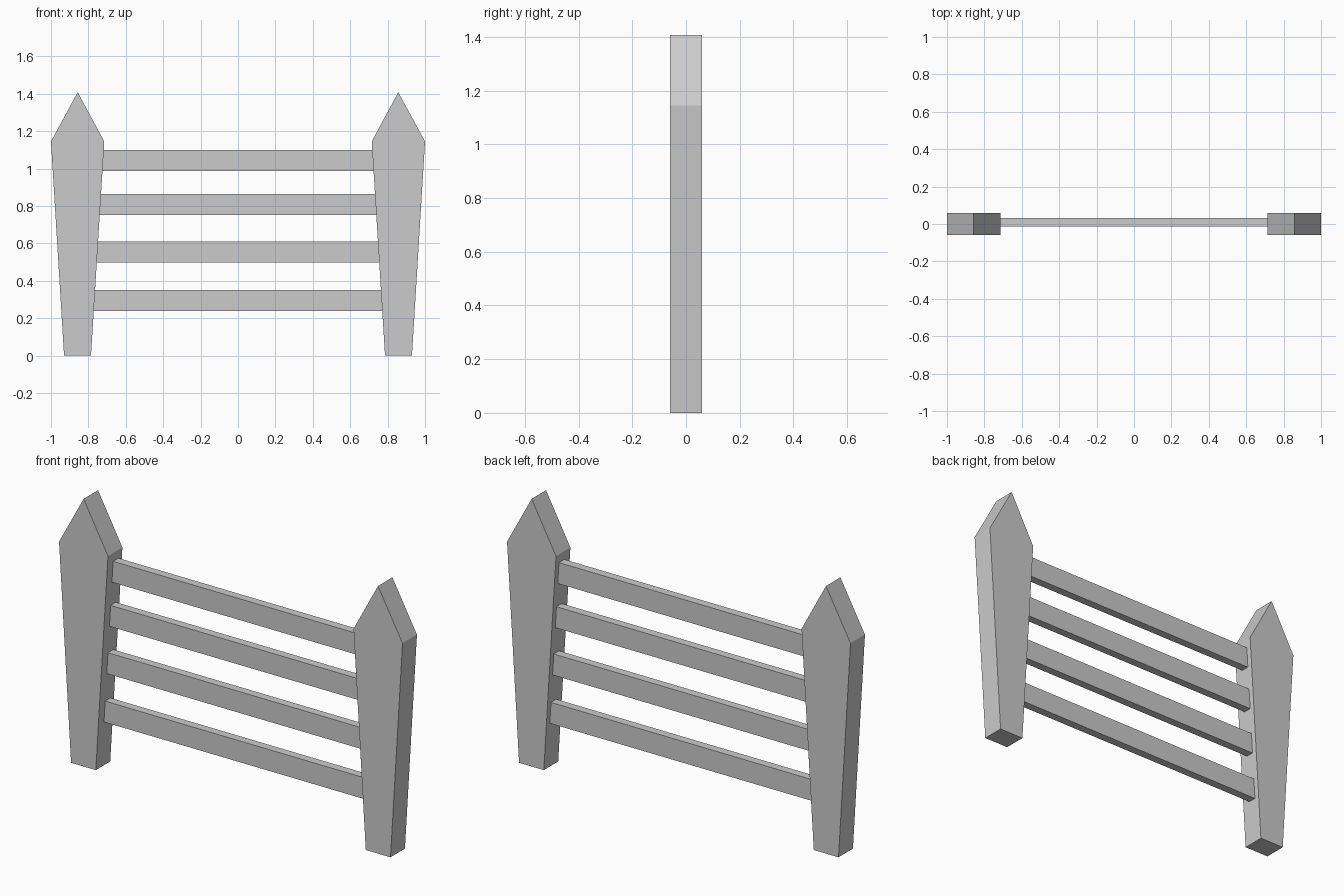
import bpy, bmesh

if "Cube" in bpy.data.objects:
    bpy.data.objects.remove(bpy.data.objects["Cube"])


def prism(name, profile, y0, y1):
    """Extrude an x-z outline from y0 to y1."""
    bm = bmesh.new()
    face = bm.faces.new([bm.verts.new((x, y0, z)) for x, z in profile])
    ext = bmesh.ops.extrude_face_region(bm, geom=[face])
    verts = [v for v in ext["geom"] if isinstance(v, bmesh.types.BMVert)]
    bmesh.ops.translate(bm, verts=verts, vec=(0, y1 - y0, 0))
    bmesh.ops.recalc_face_normals(bm, faces=bm.faces[:])
    mesh = bpy.data.meshes.new(name)
    bm.to_mesh(mesh)
    bm.free()
    obj = bpy.data.objects.new(name, mesh)
    bpy.context.collection.objects.link(obj)
    return obj


# Tapered posts with pointed tops, mirrored left and right
post = [(0.93, 0), (1.0, 1.145), (0.857, 1.408), (0.715, 1.145), (0.786, 0)]
for side, sign in (("left", -1), ("right", 1)):
    prism(f"{side}_post", [(sign * x, z) for x, z in post], -0.06, 0.06)


def inner_x(z):
    """Half width between the posts at height z, plus a small overlap."""
    return 0.786 - 0.071 * z / 1.145 + 0.01


# Horizontal rails, ends cut to the slope of the posts
for i, z in enumerate((0.295, 0.554, 0.807, 1.043)):
    lo, hi = z - 0.056, z + 0.056
    a, b = inner_x(lo), inner_x(hi)
    prism(f"rail_{i + 1}", [(-a, lo), (a, lo), (b, hi), (-b, hi)], -0.013, 0.031)
